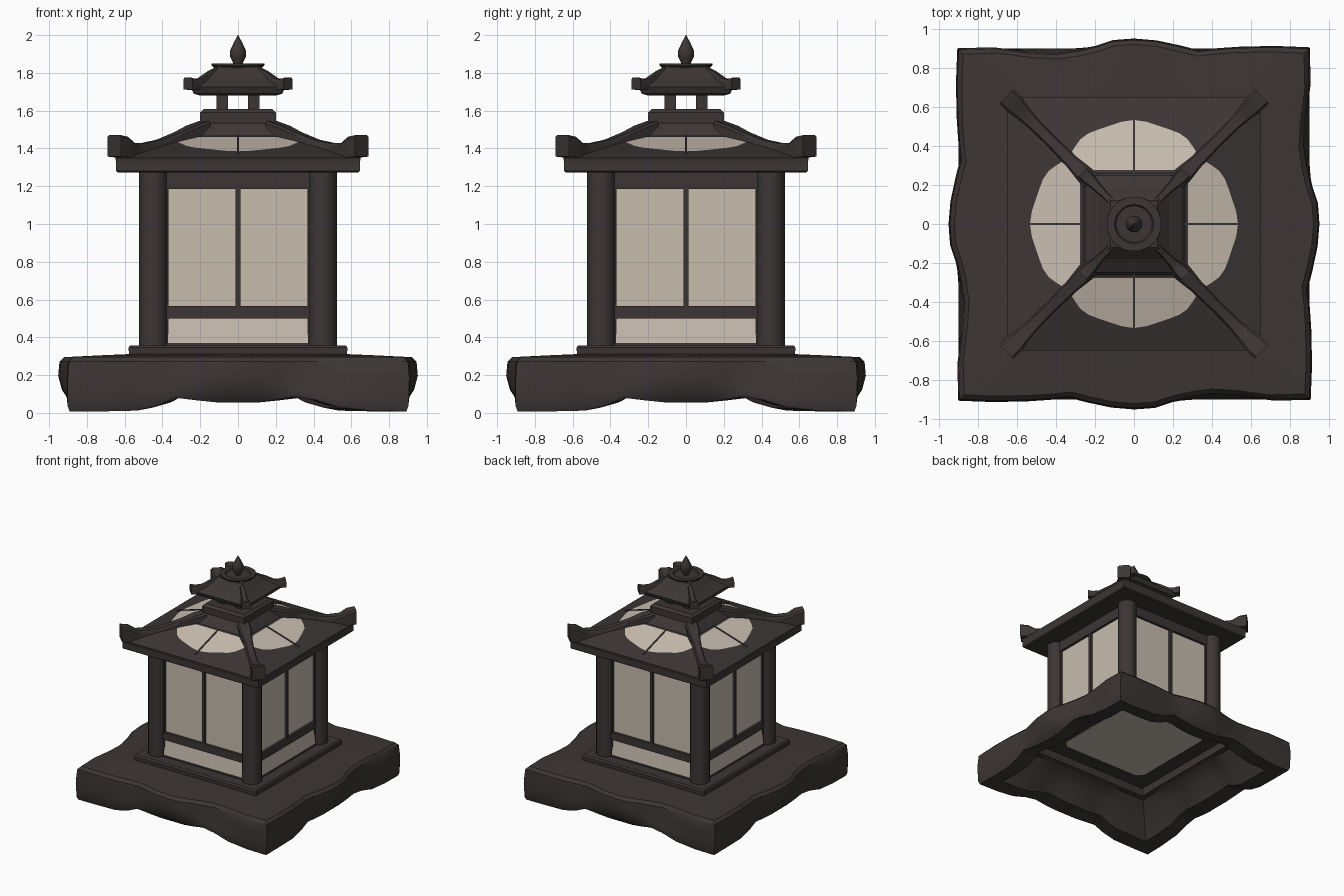
import bpy, bmesh, math
from mathutils import Matrix, Vector

if "Cube" in bpy.data.objects:
    bpy.data.objects.remove(bpy.data.objects["Cube"])


def material(name, rgb):
    m = bpy.data.materials.new(name)
    m.diffuse_color = (*rgb, 1)
    m.use_nodes = True
    m.node_tree.nodes["Principled BSDF"].inputs["Base Color"].default_value = m.diffuse_color
    return m


DARK = material("dark_wood", (0.046, 0.036, 0.036))
PAPER = material("pale_paper", (0.58, 0.51, 0.43))


def finish(name, bm, mats, smooth=None):
    bmesh.ops.recalc_face_normals(bm, faces=bm.faces)
    me = bpy.data.meshes.new(name)
    bm.to_mesh(me)
    bm.free()
    ob = bpy.data.objects.new(name, me)
    bpy.context.collection.objects.link(ob)
    for m in mats:
        me.materials.append(m)
    if smooth:
        bpy.ops.object.select_all(action='DESELECT')
        ob.select_set(True)
        bpy.context.view_layer.objects.active = ob
        bpy.ops.object.shade_smooth_by_angle(angle=math.radians(smooth))
    return ob


def turn(k):
    return Matrix.Rotation(k * math.pi / 2, 4, 'Z')


def skin(bm, loops, cap=True, band=None):
    """Bridge loops of equal length; band maps a strip number to a material."""
    rows = [[bm.verts.new(p) for p in lp] for lp in loops]
    n = len(rows[0])
    pairs = list(zip(rows, rows[1:])) + ([] if cap else [(rows[-1], rows[0])])
    for i, (a, b) in enumerate(pairs):
        for j in range(n):
            f = bm.faces.new((a[j], a[(j + 1) % n], b[(j + 1) % n], b[j]))
            f.material_index = (band or {}).get(i, 0)
    if cap:
        bm.faces.new(rows[0])
        bm.faces.new(rows[-1])


def boxes(name, items, mat, tilt=0):
    """Boxes (centre, size), repeated on all four sides."""
    bm = bmesh.new()
    for k in range(4):
        for c, s in items:
            bmesh.ops.create_cube(bm, size=1, matrix=turn(k) @ Matrix.Translation(c)
                                  @ Matrix.Rotation(tilt, 4, 'X') @ Matrix.Diagonal((*s, 1)))
    return finish(name, bm, [mat])


def square(ts, fn):
    """Four-sided loop; fn(t) gives the point on the front side."""
    return [turn(k) @ Vector(fn(t)) for k in range(4) for t in ts]


def tiers(name, profile, mat=DARK, cap=True):
    """Square tower from (half width, z) steps; without cap it closes into a ring."""
    bm = bmesh.new()
    skin(bm, [square([-1], lambda t: (-h, -h, z)) for h, z in profile], cap)
    return finish(name, bm, [mat])


def lathe(bm, profile, n=28, x=0, y=0):
    skin(bm, [[(x + r * math.cos(2 * math.pi * j / n), y + r * math.sin(2 * math.pi * j / n), z)
               for j in range(n)] for r, z in profile])


def ridges(name, stations):
    """Bars along the roof diagonals: (half position, top, bottom, half width)."""
    bm = bmesh.new()
    q = math.sqrt(0.5)
    for k in range(4):
        loops = []
        for h, zt, zb, w in stations:
            a = w * q
            c = a * 0.75
            loops.append([turn(k) @ Vector(p) for p in (
                (h + a, h - a, zb), (h + a, h - a, zt - 0.012), (h + c, h - c, zt),
                (h - c, h + c, zt), (h - a, h + a, zt - 0.012), (h - a, h + a, zb))])
        skin(bm, loops)
    return finish(name, bm, [DARK], 35)


# Rough stone-like base: an open ring with wavy sides and arched feet
T = [-1, -.8, -.6, -.47, -.37, -.26, -.13, 0, .12, .22, .33, .45, .6, .8]
BULGE = [.005, .012, .008, 0, -.01, .015, .04, .05, .042, .012, -.01, -.025, -.018, .005]
ARCH = [.008, .008, .012, .04, .08, .068, .056, .055, .056, .068, .085, .07, .03, .01]
bulge, arch = dict(zip(T, BULGE)), dict(zip(T, ARCH))


def base_loop(h, f, z, lift):
    return square(T, lambda t: (t * h, -(h + f * bulge[t]), z + lift * arch[t]))


bm = bmesh.new()
skin(bm, [base_loop(.555, 0, .312, 0), base_loop(.70, 0, .306, 0), base_loop(.872, 1, .295, 0),
          base_loop(.895, 1, .272, 0), base_loop(.902, 1, .19, .1), base_loop(.902, .6, .10, .4),
          base_loop(.902, 0, .03, .85), base_loop(.892, -.2, 0, 1), base_loop(.76, -.3, .015, 1),
          base_loop(.69, 0, .17, .4), base_loop(.60, 0, .28, 0), base_loop(.555, 0, .285, 0)], cap=False)
finish("base", bm, [DARK], 38)

# Hollow floor plate and the pale panel seen inside it from below
tiers("floor_plate", [(.555, .295), (.575, .295), (.58, .345), (.57, .358), (.3, .358), (.3, .35), (.55, .35)],
      cap=False)
bm = bmesh.new()
skin(bm, [square([-1, 1], lambda t: (t * .365, -.413, z)) for z in (.346, .353)])
finish("underside_panel", bm, [PAPER])

# Lantern body: paper core, leaning lower panels, beams, mullions, round corner posts
tiers("paper_panels", [(.453, .353), (.453, 1.27)], PAPER)
boxes("lower_panels", [((0, -.458, .435), (.74, .02, .145))], PAPER, tilt=-.1)
boxes("wall_beams", [((0, -.445, 1.23), (.86, .06, .09)), ((0, -.445, .533), (.86, .06, .065)),
                     ((0, -.45, .362), (.86, .06, .016)),
                     ((.395, -.44, .81), (.055, .06, .92)), ((-.395, -.44, .81), (.055, .06, .92))], DARK)
boxes("mullions", [((0, -.455, .87), (.024, .036, .64))], DARK)
bm = bmesh.new()
for x in (-.448, .448):
    for y in (-.448, .448):
        lathe(bm, [(.075, .35), (.075, 1.28)], 20, x, y)
finish("corner_posts", bm, [DARK], 40)

# Main roof: eave board and sloped faces with a pale rounded patch
tiers("eave_board", [(.635, 1.272), (.645, 1.28), (.645, 1.325), (.62, 1.335)])
TR = [-1 + i / 8 for i in range(16)]


def slope(h):
    return 1.35 + .3 * (.65 - h)


def patch(t):
    h = (.528 - .045 * t * t + .006 * math.cos(11 * t)) / math.sqrt(1 + t * t)
    return (t * h, -h, slope(h))


def roof_loop(h, z):
    return square(TR, lambda t: (t * h, -h, z))


bm = bmesh.new()
skin(bm, [roof_loop(.645, 1.325), roof_loop(.65, slope(.65)), square(TR, patch),
          roof_loop(.278, slope(.278)), roof_loop(.18, slope(.18))], band={2: 1})
finish("main_roof", bm, [DARK, PAPER])

# Thin bars dividing the roof patches
bm = bmesh.new()
for k in range(4):
    skin(bm, [[turn(k) @ Vector((x, -h, slope(h) + dz)) for x, dz in
               ((-.006, -.01), (.006, -.01), (.006, .006), (-.006, .006))] for h in (.2, .58)])
finish("roof_bars", bm, [DARK])

ridges("main_ridges", [(.18, 1.545, 1.44, .05), (.25, 1.52, 1.43, .048), (.32, 1.485, 1.42, .036),
                       (.42, 1.445, 1.40, .03), (.50, 1.428, 1.37, .032), (.57, 1.43, 1.345, .042),
                       (.61, 1.462, 1.352, .052), (.655, 1.472, 1.357, .052)])

# Block under the small upper roof, with four posts
tiers("roof_block", [(.265, 1.44), (.26, 1.47), (.20, 1.535), (.20, 1.59), (.18, 1.61)])
boxes("upper_posts", [((.083, -.083, 1.67), (.062, .062, .14))], DARK)

# Small upper roof
tiers("upper_roof", [(.10, 1.725), (.20, 1.68), (.235, 1.69), (.25, 1.725), (.18, 1.772), (.12, 1.832)])
ridges("upper_ridges", [(.09, 1.84, 1.79, .018), (.15, 1.81, 1.76, .018), (.20, 1.772, 1.715, .025),
                        (.235, 1.765, 1.71, .034), (.265, 1.775, 1.712, .035)])

# Round cap and pointed finial
bm = bmesh.new()
lathe(bm, [(.12, 1.82), (.14, 1.84), (.14, 1.85), (.10, 1.85), (.093, 1.838), (.05, 1.838)])
finish("round_cap", bm, [DARK], 35)
bm = bmesh.new()
lathe(bm, [(.022, 1.83), (.026, 1.855), (.042, 1.885), (.043, 1.915), (.025, 1.955), (.002, 2.0)], 16)
finish("finial", bm, [DARK], 35)
